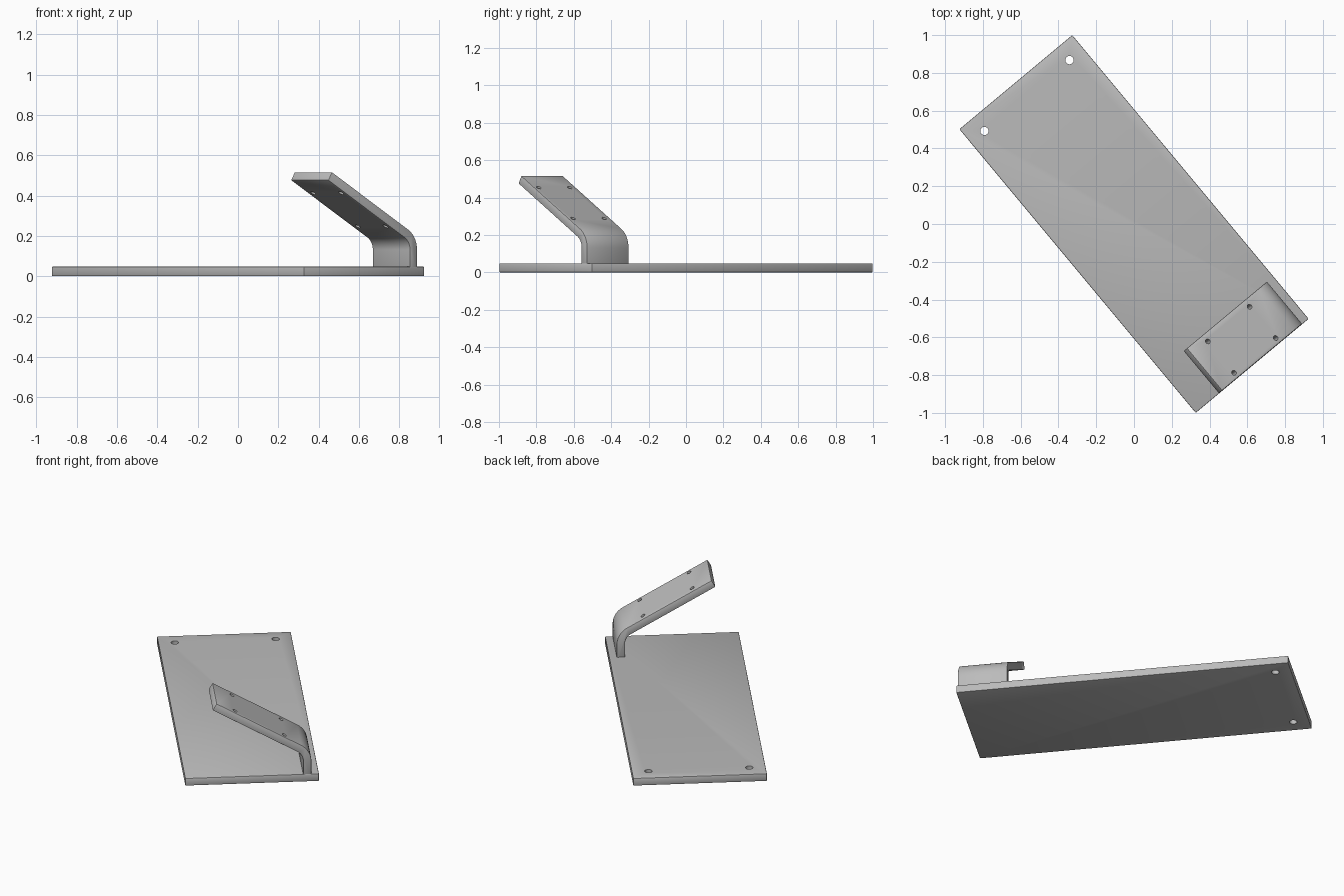
import bpy
import bmesh
from math import radians, sin, cos, tan, pi
from mathutils import Matrix, Vector

cube = bpy.data.objects.get("Cube")
if cube:
    bpy.data.objects.remove(cube, do_unlink=True)

TURN = Matrix.Rotation(radians(39.8), 4, 'Z')   # whole model is turned about z
WIDTH, LENGTH, THICK = 0.778, 1.955, 0.048
SLOPE = radians(30)

gray = bpy.data.materials.new("plain gray")
gray.use_nodes = True
COLOR = (0.5, 0.5, 0.5, 1)
gray.diffuse_color = COLOR
gray.node_tree.nodes["Principled BSDF"].inputs["Base Color"].default_value = COLOR


def extrude_profile(name, points, depth):
    """Solid made by sweeping a closed 3D outline along a vector."""
    bm = bmesh.new()
    face = bm.faces.new([bm.verts.new(p) for p in points])
    swept = bmesh.ops.extrude_face_region(bm, geom=[face])["geom"]
    verts = [g for g in swept if isinstance(g, bmesh.types.BMVert)]
    bmesh.ops.translate(bm, verts=verts, vec=depth)
    bmesh.ops.recalc_face_normals(bm, faces=bm.faces)
    mesh = bpy.data.meshes.new(name)
    bm.to_mesh(mesh)
    bm.free()
    mesh.materials.append(gray)
    obj = bpy.data.objects.new(name, mesh)
    bpy.context.collection.objects.link(obj)
    return obj


def finish(obj, holes, radius, tilt):
    """Soften the edges, drill the holes, then bake and shade the part."""
    bevel = obj.modifiers.new("soft_edges", 'BEVEL')
    bevel.width, bevel.segments = 0.005, 2
    bevel.limit_method, bevel.angle_limit = 'ANGLE', radians(40)
    bm = bmesh.new()
    for centre in holes:
        place = Matrix.Translation(centre) @ Matrix.Rotation(tilt, 4, 'Y')
        bmesh.ops.create_cone(bm, cap_ends=True, segments=24, radius1=radius,
                              radius2=radius, depth=THICK * 3, matrix=place)
    mesh = bpy.data.meshes.new("drill")
    bm.to_mesh(mesh)
    bm.free()
    mesh.materials.append(gray)
    drill = bpy.data.objects.new("drill", mesh)
    drill.hide_render = True
    bpy.context.collection.objects.link(drill)
    cut = obj.modifiers.new("holes", 'BOOLEAN')
    cut.operation, cut.solver, cut.object = 'DIFFERENCE', 'EXACT', drill
    bpy.context.view_layer.update()
    graph = bpy.context.evaluated_depsgraph_get()
    baked = bpy.data.meshes.new_from_object(obj.evaluated_get(graph))
    obj.modifiers.clear()
    obj.data = baked
    bpy.data.objects.remove(drill, do_unlink=True)
    obj.matrix_world = TURN
    bpy.ops.object.select_all(action='DESELECT')
    obj.select_set(True)
    bpy.context.view_layer.objects.active = obj
    bpy.ops.object.shade_smooth_by_angle(angle=radians(30))


# Base plate with two mounting holes at the far end
w, l = WIDTH / 2, LENGTH / 2
plate = extrude_profile("base_plate", [(-w, -l, 0), (w, -l, 0), (w, l, 0), (-w, l, 0)],
                        (0, 0, THICK))
finish(plate, [Vector((s * 0.293, 0.885, THICK / 2)) for s in (-1, 1)], 0.022, 0)

# Bent arm: upright leg, rounded bend, straight slope ending in a square cut
OUTER, CORNER_Z = 0.345, 0.199
R_IN = 0.07
R_OUT = R_IN + THICK
BEND = pi / 2 - SLOPE
near, far = -0.976, -0.685
bend_z = CORNER_Z - R_OUT * tan(BEND / 2)
bend_x = OUTER - R_OUT


def arc(radius):
    return [(bend_x + radius * cos(BEND * i / 10), near,
             bend_z + radius * sin(BEND * i / 10)) for i in range(11)]


end_top = Vector((-0.206, near, 0.517))
end_low = end_top - THICK * Vector((sin(SLOPE), 0, cos(SLOPE)))
foot = 0.02
outline = ([(OUTER, near, foot)] + arc(R_OUT) + [end_top, end_low]
           + arc(R_IN)[::-1] + [(OUTER - THICK, near, foot)])
arm = extrude_profile("bent_arm", outline, (0, far - near, 0))

# Four screw holes square to the slope
holes = []
for x in (-0.097, 0.19):
    for y in (-0.728, -0.944):
        top_z = end_top.z - (x - end_top.x) * tan(SLOPE)
        holes.append(Vector((x, y, top_z)))
finish(arm, holes, 0.0135, SLOPE)
